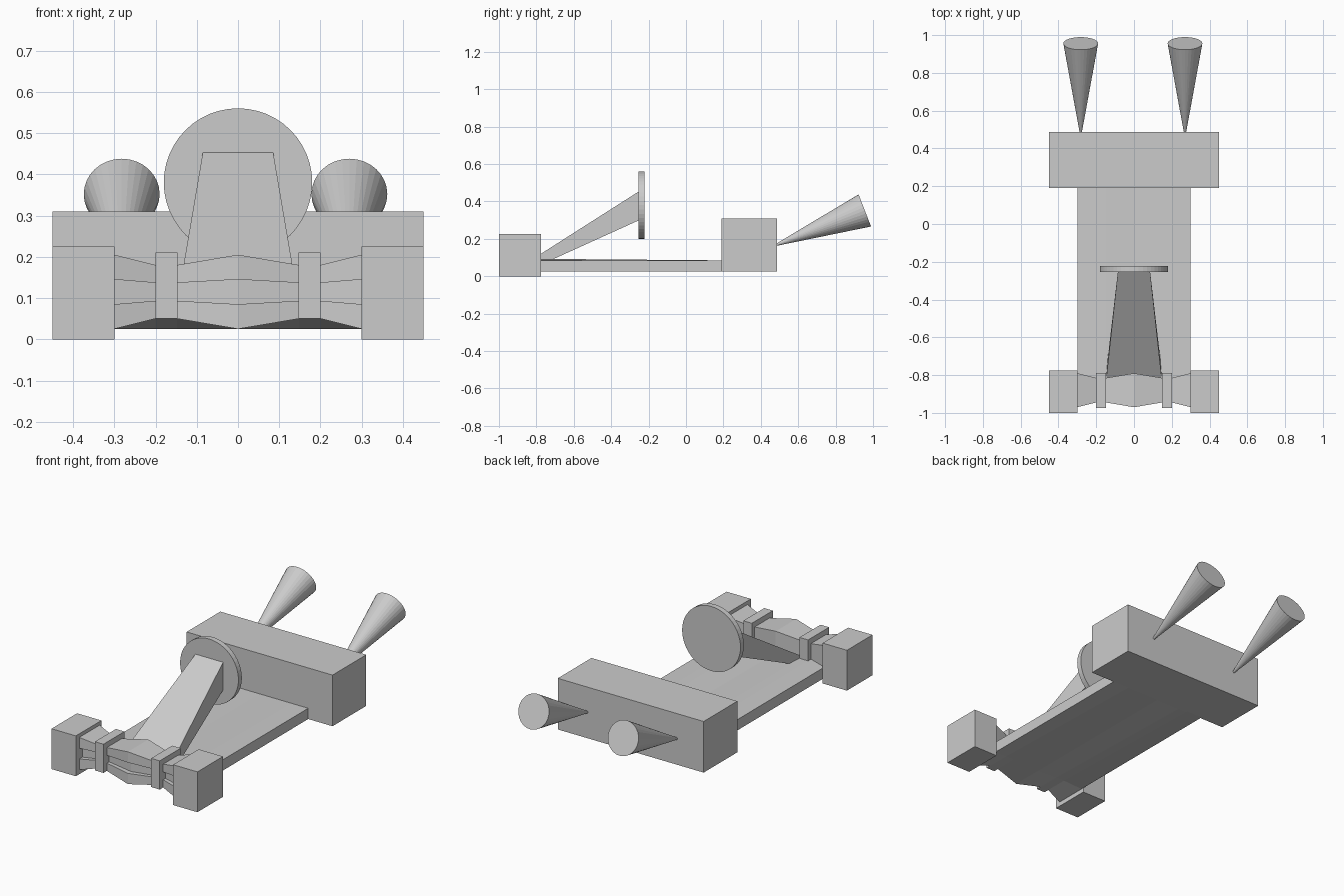
import bpy, bmesh, math
from mathutils import Vector

cube = bpy.data.objects.get("Cube")
if cube:
    bpy.data.objects.remove(cube, do_unlink=True)

grey = bpy.data.materials.new("hull grey")
grey.use_nodes = True
colour = (0.6, 0.6, 0.6, 1)
grey.diffuse_color = colour
grey.node_tree.nodes["Principled BSDF"].inputs["Base Color"].default_value = colour


def finish(name, bm):
    bmesh.ops.recalc_face_normals(bm, faces=bm.faces)
    mesh = bpy.data.meshes.new(name)
    bm.to_mesh(mesh)
    bm.free()
    mesh.materials.append(grey)
    ob = bpy.data.objects.new(name, mesh)
    bpy.context.collection.objects.link(ob)
    return ob


def loft(name, rings):
    """Skin a row of matching closed outlines and cap both ends."""
    bm = bmesh.new()
    rows = [[bm.verts.new(p) for p in ring] for ring in rings]
    count = len(rows[0])
    for a, b in zip(rows, rows[1:]):
        for i in range(count):
            j = (i + 1) % count
            bm.faces.new((a[i], a[j], b[j], b[i]))
    bm.faces.new(rows[0])
    bm.faces.new(rows[-1])
    return finish(name, bm)


def box(name, low, high):
    def ring(x):
        return [(x, low[1], low[2]), (x, high[1], low[2]),
                (x, high[1], high[2]), (x, low[1], high[2])]
    return loft(name, [ring(low[0]), ring(high[0])])


def cone(name, start, end, r1, r2, sides):
    start, end = Vector(start), Vector(end)
    axis = end - start
    bm = bmesh.new()
    bmesh.ops.create_cone(bm, cap_ends=True, segments=sides,
                          radius1=r1, radius2=r2, depth=axis.length)
    ob = finish(name, bm)
    turn = axis.to_track_quat('Z', 'Y').to_matrix().to_4x4()
    ob.data.transform(turn)
    ob.data.transform(turn.Translation((start + end) / 2))
    return ob


# Stations across the width: x and half height of the pinched front bar
stations = [(-0.3, 0.09), (-0.2, 0.065), (-0.148, 0.065), (0, 0.09),
            (0.148, 0.065), (0.2, 0.065), (0.3, 0.09)]
BAR_Y, BAR_Z, REAR = -0.88, 0.115, 0.2

# Front bar with a groove along its face
groove = [(-1, -1), (1, -1), (1, 1), (-1, 1),
          (-1, 1 / 3), (-0.7, 1 / 3), (-0.7, -1 / 3), (-1, -1 / 3)]
loft("front_bar", [[(x, BAR_Y + h * u, BAR_Z + h * v) for u, v in groove]
                   for x, h in stations])

# Floor plate blending from the bar into a flat rear edge
loft("floor_plate", [[(x, BAR_Y + h, BAR_Z - h), (x, REAR, 0.025),
                      (x, REAR, 0.085), (x, BAR_Y + h, BAR_Z - h / 3)]
                     for x, h in stations])

# Blocks and clamps
box("rear_block", (-0.45, 0.19, 0.025), (0.45, 0.487, 0.31))
for side, s in (("left", 1), ("right", -1)):
    xs = sorted((0.3 * s, 0.45 * s))
    box(side + "_front_block", (xs[0], -1, 0), (xs[1], -0.775, 0.225))
    xs = sorted((0.147 * s, 0.2 * s))
    box(side + "_clamp", (xs[0], -0.975, 0.05), (xs[1], -0.79, 0.21))

# Sloping pylon and the disc it carries
loft("pylon", [
    [(-0.147, -0.82, 0.092), (0.147, -0.82, 0.092),
     (0.14, -0.72, 0.087), (-0.14, -0.72, 0.087)],
    [(-0.085, -0.25, 0.455), (0.085, -0.25, 0.455),
     (0.085, -0.25, 0.3), (-0.085, -0.25, 0.3)]])
cone("disc", (0, -0.253, 0.38), (0, -0.223, 0.38), 0.18, 0.18, 48)

# Rear exhaust cones
for side, x in (("left", 0.27), ("right", -0.282)):
    cone(side + "_exhaust_cone", (x, 0.48, 0.167), (x, 0.956, 0.352),
         0.005, 0.092, 32)
